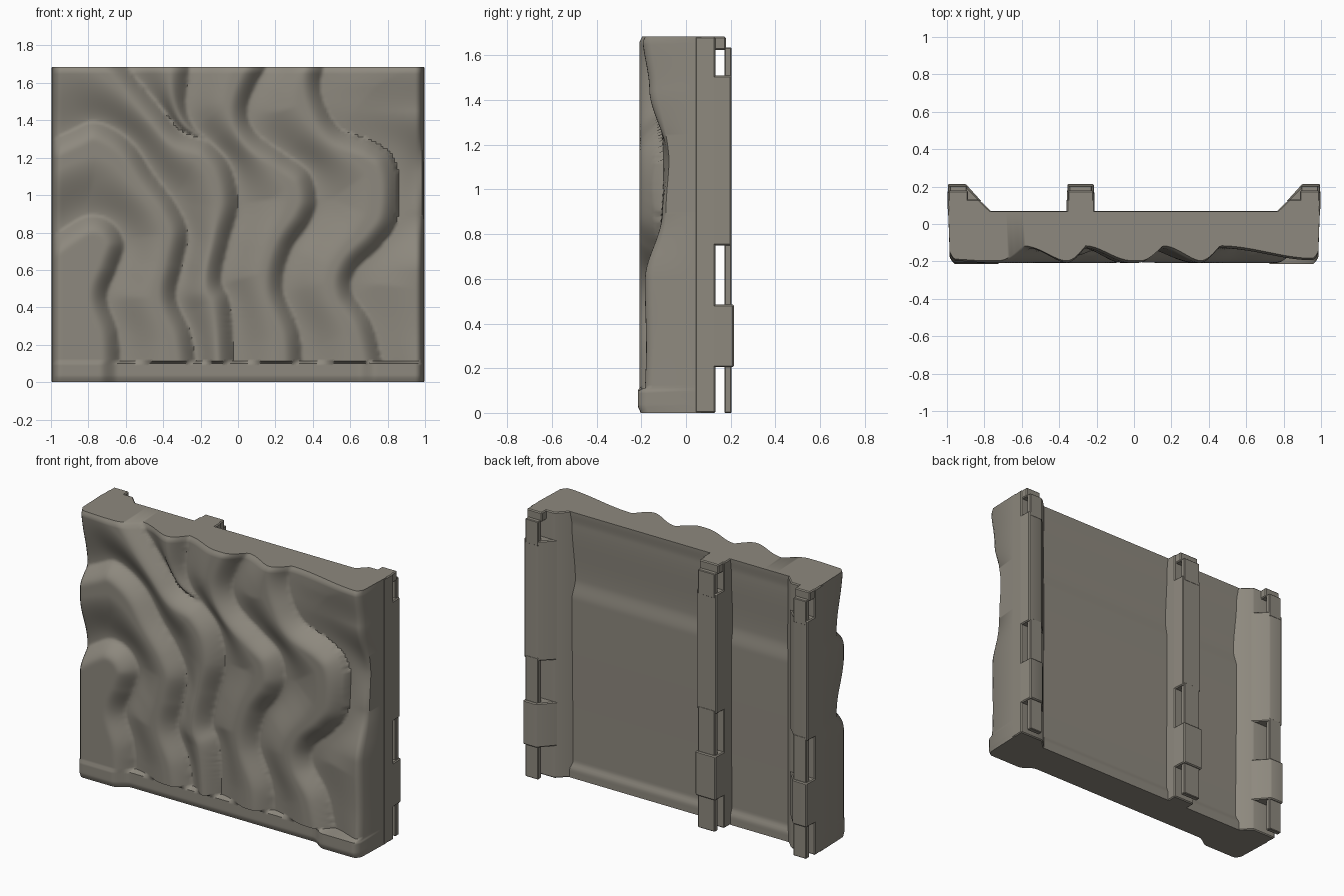
import bpy, bmesh, math
from mathutils import Vector
from mathutils.kdtree import KDTree

if "Cube" in bpy.data.objects:
    bpy.data.objects.remove(bpy.data.objects["Cube"])

H = 1.685
stone = bpy.data.materials.new("warm_grey_stone")
stone.diffuse_color = (0.27, 0.25, 0.21, 1)
stone.use_nodes = True
stone.node_tree.nodes["Principled BSDF"].inputs["Base Color"].default_value = stone.diffuse_color


def finish(name, bm, angle=35):
    bmesh.ops.recalc_face_normals(bm, faces=bm.faces)
    me = bpy.data.meshes.new(name)
    bm.to_mesh(me)
    bm.free()
    me.materials.append(stone)
    me.shade_smooth()
    me.set_sharp_from_angle(angle=math.radians(angle))
    ob = bpy.data.objects.new(name, me)
    bpy.context.collection.objects.link(ob)
    return ob


def prism(name, outline, z0, z1, bevel=0.006):
    """Extrude a plan outline (x, y) from z0 to z1."""
    bm = bmesh.new()
    f = bm.faces.new([bm.verts.new((x, y, z0)) for x, y in outline])
    r = bmesh.ops.extrude_face_region(bm, geom=[f])
    bmesh.ops.translate(bm, vec=(0, 0, z1 - z0),
                        verts=[v for v in r["geom"] if isinstance(v, bmesh.types.BMVert)])
    bmesh.ops.recalc_face_normals(bm, faces=bm.faces)
    bmesh.ops.bevel(bm, geom=bm.edges[:], offset=bevel, segments=1, affect="EDGES")
    return finish(name, bm, 30)


def smooth(t):
    t = max(0.0, min(1.0, t))
    return t * t * (3 - 2 * t)


def interp(z, table):
    for (z0, y0), (z1, y1) in zip(table, table[1:]):
        if z <= z1:
            return y0 + (y1 - y0) * smooth((z - z0) / (z1 - z0))
    return table[-1][1]


def spline(pts, n=20):
    p = [Vector(q) for q in pts]
    p = [2 * p[0] - p[1]] + p + [2 * p[-1] - p[-2]]
    out = []
    for a, b, c, d in zip(p, p[1:], p[2:], p[3:]):
        for i in range(n):
            t = i / n
            out.append(0.5 * (2 * b + (c - a) * t + (2 * a - 5 * b + 4 * c - d) * t * t
                              + (3 * b - a - 3 * c + d) * t ** 3))
    return out + [p[-2]]


# Crease lines of the wavy relief (x, z), nested from left to right
A = [(-.63, -.05), (-.64, .25), (-.70, .45), (-.65, .6), (-.61, .74), (-.67, .85),
     (-.78, .89), (-.9, .84), (-1.2, .62)]
B = [(-.21, -.05), (-.25, .25), (-.33, .45), (-.30, .62), (-.27, .8), (-.33, .95),
     (-.45, 1.11), (-.55, 1.26), (-.66, 1.35), (-.78, 1.39), (-.9, 1.34), (-1.2, 1.2)]
C = [(-.02, -.05), (-.04, .4), (-.09, .55), (-.05, .75), (0, .95), (-.04, 1.15),
     (-.15, 1.28), (-.3, 1.34), (-.41, 1.46), (-.65, 1.75)]
C2 = C[:6] + [(-.15, 1.28), (-.24, 1.37), (-.28, 1.5), (-.25, 1.75)]
D = [(.34, -.05), (.33, .25), (.24, .5), (.28, .7), (.38, .85), (.42, .97),
     (.38, 1.12), (.25, 1.22), (.1, 1.33), (.05, 1.45), (.1, 1.6), (.2, 1.75)]
E = [(.8, -.05), (.72, .3), (.61, .48), (.63, .6), (.75, .72), (.84, .85), (.86, 1.05),
     (.82, 1.2), (.72, 1.28), (.55, 1.35), (.47, 1.47), (.44, 1.6), (.48, 1.75)]
curves = [spline(c) for c in (A, B, C, C2, D, E)]
trees = []
for c in curves:
    t = KDTree(len(c))
    for i, p in enumerate(c):
        t.insert((p.x, 0, p.y), i)
    t.balance()
    trees.append(t)


def crossings(c, z):
    loop = c + [Vector((-1.3, c[-1].y)), Vector((-1.3, -.05))]
    return [a.x + (z - a.y) / (b.y - a.y) * (b.x - a.x)
            for a, b in zip(loop, loop[1:] + loop[:1]) if (a.y > z) != (b.y > z)]


RIGHT_EDGE = [(0, -.19), (.3, -.18), (.6, -.185), (.9, -.105), (1.13, -.08),
              (1.45, -.165), (1.69, -.195)]


def front_y(x, z, rows):
    # Each band swells slowly away from the left crease and drops steeply into the right one
    k = next((i for i, r in enumerate(rows) if sum(q > x for q in r) % 2), 6)
    p = (x, 0, z)
    dl = trees[k - 1].find(p)[2] if k else 1.0
    low, high = -0.128, -0.208
    if k == 6:
        edge = interp(z, RIGHT_EDGE)
        low = max(low, -0.15 - 0.2 * (edge + 0.16)) if edge < -0.15 else low
        low = interp(z, [(.6, -.128), (1.1, -.1), (1.5, -.128)])
        y = low + (edge - low) * smooth(dl / (dl + max(0.001, 1.0 - x)) * 1.1)
    else:
        dr = trees[k].find(p)[2]
        t = dl / (dl + dr + 1e-6)
        g = math.sin(min(dr / 0.1, 1) * math.pi / 2)
        y = low + (high - low) * smooth(t / 0.65) * g
    # Foot ledge with thicker corners
    if z < 0.108:
        corner = smooth((abs(x) - 0.64) / 0.1)
        y = -0.165 - 0.05 * corner + 0.012 * smooth(1 - z / 0.03)
    # Rounded outer borders
    y += 0.045 * smooth((abs(x) - 0.945) / 0.05) ** 2 * smooth((-y - 0.06) / 0.1)
    return y + 0.012 * smooth((z - H + 0.025) / 0.025)


BACK = [(0, .07), (.05, .07), (.1, .055), (1.13, .06), (1.25, .045), (1.6, .06), (1.69, .068)]

# Wall slab: relief front, shallow recessed back, closed border
NX, NZ = 160, 135
bm = bmesh.new()
front, back = [], []
for j in range(NZ + 1):
    z = H * j / NZ
    rows = [crossings(c, z + 1e-5) for c in curves]
    xs = [-0.985 + 1.97 * i / NX for i in range(NX + 1)]
    front.append([bm.verts.new((x, front_y(x, z, rows), z)) for x in xs])
    back.append([bm.verts.new((x * 1.008, interp(z, BACK), z)) for x in xs])
for g in (front, back):
    for j in range(NZ):
        for i in range(NX):
            bm.faces.new((g[j][i], g[j][i + 1], g[j + 1][i + 1], g[j + 1][i]))
rim = lambda g: (g[0] + [r[-1] for r in g[1:]] + g[-1][-2::-1] + [r[0] for r in g[-2:0:-1]])
f, b = rim(front), rim(back)
for i in range(len(f)):
    n = (i + 1) % len(f)
    bm.faces.new((f[i], f[n], b[n], b[i]))
finish("wavy_wall_slab", bm, 50)


# Rear posts: full-height core, and knuckles and thin bars leaving see-through slots
def rear_post(name, core, knuckle, bar_x):
    def box(y0, y1, grow=0):
        a, c = bar_x
        return [(a - grow, y0), (c + grow, y0), (c + grow, y1), (a - grow, y1)]
    prism(name + "_core", core, 0.0, H)
    prism(name + "_upper_knuckle", knuckle, 0.75, 1.51)
    prism(name + "_lower_knuckle", [(x, y + (0.012 if y > 0.15 else 0)) for x, y in knuckle],
          0.205, 0.485)
    prism(name + "_cap", box(0.12, 0.178, 0.008), 1.625, H)
    for i, (z0, z1) in enumerate(((0.0, 0.23), (0.46, 0.77), (1.48, 1.635))):
        prism(f"{name}_bar_{i + 1}", box(0.172, 0.204), z0, z1, 0.004)


for s, side in ((-1, "left"), (1, "right")):
    m = lambda pts: [(s * x, y) for x, y in pts]
    rear_post(side + "_post",
              m([(.994, .04), (.998, .132), (.83, .132), (.765, .068), (.74, .04)]),
              m([(.998, .12), (.994, .203), (.9, .203), (.815, .12)]),
              sorted((s * .985, s * .895)))
rear_post("middle_post",
          [(-.36, .04), (-.21, .04), (-.21, .132), (-.36, .132)],
          [(-.36, .12), (-.21, .12), (-.215, .203), (-.355, .203)],
          (-.345, -.225))
